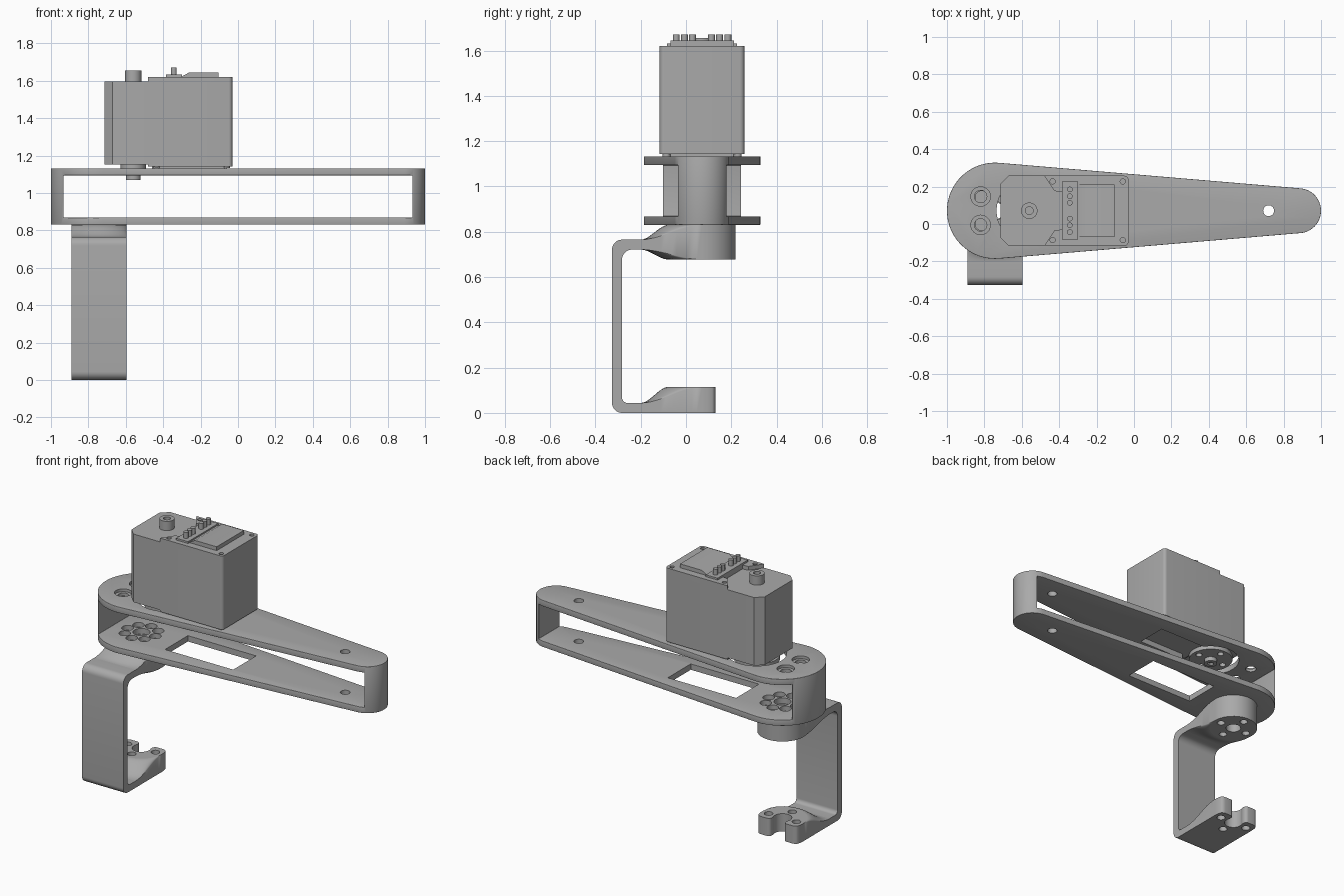
import bpy, bmesh
from math import sin, cos, pi, acos, sqrt, radians

cube = bpy.data.objects.get("Cube")
if cube:
    bpy.data.objects.remove(cube, do_unlink=True)

GREY = bpy.data.materials.new("plain grey")
GREY.use_nodes = True
GREY.diffuse_color = (0.4, 0.4, 0.4, 1)
GREY.node_tree.nodes["Principled BSDF"].inputs["Base Color"].default_value = (0.4, 0.4, 0.4, 1)

CY = 0.071            # centre line of the arm
PIVOT = -0.743        # bracket pivot
SHAFT = -0.56         # motor shaft
BOSS_R = 0.148
LOW, HIGH = 0.83, 1.132
SKIN = 0.038          # plate thickness


def make(name, bm):
    bmesh.ops.recalc_face_normals(bm, faces=bm.faces)
    me = bpy.data.meshes.new(name)
    bm.to_mesh(me)
    bm.free()
    me.materials.append(GREY)
    ob = bpy.data.objects.new(name, me)
    bpy.context.collection.objects.link(ob)
    return ob


def prism(name, pts, a, b, axis="z"):
    """Extrude a profile along an axis: xy along z, yz along x, xz along y."""
    place = {"z": lambda p, h: (p[0], p[1], h),
             "x": lambda p, h: (h, p[0], p[1]),
             "y": lambda p, h: (p[0], h, p[1])}[axis]
    bm = bmesh.new()
    lo = [bm.verts.new(place(p, a)) for p in pts]
    hi = [bm.verts.new(place(p, b)) for p in pts]
    bm.faces.new(lo[::-1])
    bm.faces.new(hi)
    n = len(pts)
    for i in range(n):
        j = (i + 1) % n
        bm.faces.new((lo[i], lo[j], hi[j], hi[i]))
    return make(name, bm)


def arc(cx, cy, r, a0, a1, n):
    return [(cx + r * cos(a0 + (a1 - a0) * i / n), cy + r * sin(a0 + (a1 - a0) * i / n))
            for i in range(n + 1)]


def rod(name, x, y, r, z0, z1, n=32):
    return prism(name, arc(x, y, r, 0, 2 * pi, n)[:-1], z0, z1)


def block(name, x0, x1, y0, y1, z0, z1):
    return prism(name, [(x0, y0), (x1, y0), (x1, y1), (x0, y1)], z0, z1)


def apply(ob, mod):
    bpy.context.view_layer.objects.active = ob
    bpy.ops.object.modifier_apply(modifier=mod.name)


def cut(ob, *cutters):
    for c in cutters:
        c.hide_render = True
        m = ob.modifiers.new("cut", "BOOLEAN")
        m.operation, m.solver, m.object = "DIFFERENCE", "EXACT", c
        apply(ob, m)
        bpy.data.objects.remove(c, do_unlink=True)


def bevel(ob, width, segments=3):
    m = ob.modifiers.new("round", "BEVEL")
    m.width, m.segments, m.limit_method, m.angle_limit = width, segments, "ANGLE", radians(40)
    apply(ob, m)


def ring(x, r, count, start=0):
    return [(x + r * cos(start + 2 * pi * i / count), CY + r * sin(start + 2 * pi * i / count))
            for i in range(count)]


# Tapered arm: one hollow loop of two plates and two end walls
R1, R2, X2 = 0.257, 0.12, 0.88
t = acos((R1 - R2) / (X2 - PIVOT))
outline = arc(PIVOT, CY, R1, t, 2 * pi - t, 40) + arc(X2, CY, R2, -t, t, 28)
arm = prism("arm", outline, LOW, HIGH)
cut(arm, block("cutter", -0.933, 0.933, -1, 1, LOW + SKIN, HIGH - SKIN))
bevel(arm, 0.014)

# Holes in the lower plate
lo, mid, hi = LOW - 0.1, 1.0, HIGH + 0.1
cut(arm, rod("cutter", PIVOT, CY, 0.05, lo, mid),
    block("cutter", -0.49, 0.0, CY - 0.12, CY + 0.115, lo, mid))
cut(arm, *[rod("cutter", x, y, 0.035, LOW + 0.008, mid, 20) for x, y in ring(PIVOT, 0.1, 8)])
cut(arm, *[rod("cutter", x, y, 0.024, lo, mid, 20) for x, y in ring(PIVOT, 0.1, 4)])
# Holes in the upper plate
cut(arm, rod("cutter", SHAFT, CY, 0.175, mid, hi, 48),
    block("cutter", -0.45, -0.08, CY - 0.1, CY + 0.1, mid, hi))
for y in (CY - 0.076, CY + 0.076):
    cut(arm, rod("cutter", -0.82, y, 0.033, mid, hi),
        rod("cutter", -0.82, y, 0.052, HIGH - 0.018, hi))
# Tip hole through both plates
cut(arm, rod("cutter", 0.72, CY, 0.029, lo, hi))

# C-shaped bracket band
BACK, START, TOP, T = -0.327, -0.2, 0.765, 0.044
x0, x1 = PIVOT - BOSS_R, PIVOT + BOSS_R
profile = ([(START, 0), (START, T)]
           + arc(BACK + T + 0.025, T + 0.025, 0.025, 1.5 * pi, pi, 6)
           + arc(BACK + T + 0.045, TOP - T - 0.045, 0.045, pi, pi / 2, 8)
           + [(START, TOP - T), (START, TOP)]
           + arc(BACK + 0.045, TOP - 0.045, 0.045, pi / 2, pi, 8)
           + arc(BACK + 0.045, 0.045, 0.045, pi, 1.5 * pi, 8))
band = prism("bracket_band", profile, x0, x1, "x")


def ramp(name, bottom, top, cols=20, rows=12):
    """Blend from the band to the round boss; bottom and top are (start z, end z)."""
    bm = bmesh.new()
    grids = []
    for za, zb in (bottom, top):
        grid = []
        for i in range(cols + 1):
            dx = -BOSS_R * cos(pi * i / cols)
            edge = CY - sqrt(max(0, BOSS_R ** 2 - dx ** 2))
            row = []
            for j in range(rows + 1):
                v = j / rows
                s = v * v * (3 - 2 * v)
                row.append(bm.verts.new((PIVOT + dx, START + (edge - START) * v, za + (zb - za) * s)))
            grid.append(row)
        grids.append(grid)
    b, u = grids
    for i in range(cols):
        for g in grids:
            for j in range(rows):
                bm.faces.new((g[i][j], g[i + 1][j], g[i + 1][j + 1], g[i][j + 1]))
        for j in (0, rows):
            bm.faces.new((b[i][j], b[i + 1][j], u[i + 1][j], u[i][j]))
    for j in range(rows):
        for i in (0, cols):
            bm.faces.new((b[i][j], b[i][j + 1], u[i][j + 1], u[i][j]))
    return make(name, bm)


BOSS_LOW, FORK_TOP, FORK_END = 0.677, 0.115, 0.131
ramp("upper_ramp", (TOP - T, BOSS_LOW), (TOP, LOW))
ramp("lower_ramp", (0, 0), (T, FORK_TOP))

# Upper boss under the arm
boss = rod("upper_boss", PIVOT, CY, BOSS_R, BOSS_LOW, LOW + 0.002, 40)
cut(boss, rod("cutter", PIVOT, CY, 0.046, 0.5, 1))
cut(boss, *[rod("cutter", x, y, 0.024, 0.5, 1, 20) for x, y in ring(PIVOT, 0.1, 4)])

# Lower fork: clipped disc with an open slot and rounded tips
a = acos(0) - acos((FORK_END - CY) / BOSS_R)
fork = prism("lower_fork", arc(PIVOT, CY, BOSS_R, pi - a, 2 * pi + a, 36), 0, FORK_TOP)
cut(fork, rod("cutter", PIVOT, CY, 0.055, -1, 1),
    block("cutter", PIVOT - 0.05, PIVOT + 0.05, CY, 1, -1, 1))
bm = bmesh.new()
bm.from_mesh(fork.data)
tips = [e for e in bm.edges if all(v.co.y > FORK_END - 0.001 for v in e.verts)
        and abs(e.verts[0].co.z - e.verts[1].co.z) > 0.1]
bmesh.ops.bevel(bm, geom=tips, offset=0.022, segments=5, profile=0.5, affect="EDGES")
bm.to_mesh(fork.data)
bm.free()
cut(fork, *[rod("cutter", x, y, 0.026, -1, 1, 20) for x, y in ring(PIVOT, 0.1, 4)
            if y < CY + 0.05])

# Motor body with chamfered near corners and rounded far corners
L, R, HALF, BODY_TOP, LID = -0.715, -0.03, 0.187, 1.595, 1.62
far = (arc(R - 0.02, CY - HALF + 0.02, 0.02, -pi / 2, 0, 5)
       + arc(R - 0.02, CY + HALF - 0.02, 0.02, 0, pi / 2, 5))
prism("motor_body", [(L, CY + HALF - 0.045), (L, CY - HALF + 0.045),
                     (L + 0.045, CY - HALF)] + far + [(L + 0.045, CY + HALF)], 1.153, BODY_TOP)
# Raised lid with corner lugs
lug = [(-0.385, 0.1), (-0.425, 0.105), (-0.48, HALF)]
lid = prism("motor_lid", [(x, CY - y) for x, y in lug] + far
            + [(x, CY + y) for x, y in lug[::-1]], BODY_TOP - 0.01, LID)
base = prism("motor_base", [(-0.48, CY - HALF)] + far + [(-0.48, CY + HALF)], 1.142, 1.16)
block("motor_foot", -0.46, -0.06, CY - 0.165, CY + 0.165, 1.13, 1.15)
for x in (-0.435, -0.06):
    for s in (-1, 1):
        y = CY + s * 0.157
        cut(lid, rod("cutter", x, y, 0.014, LID - 0.012, 2, 16))
        rod("base_screw", x, y, 0.018, 1.133, 1.15, 16)

# Connector, pins and sloped cover on the lid
block("connector", -0.385, -0.3, CY - 0.155, CY + 0.155, BODY_TOP, LID + 0.012)
for d in (0.042, 0.077, 0.114):
    for s in (-1, 1):
        rod("connector_pin", -0.343, CY + s * d, 0.015, LID, 1.67, 16)
prism("lid_cover", [(-0.305, LID - 0.01), (-0.105, LID - 0.01), (-0.105, 1.645),
                    (-0.26, 1.645), (-0.305, LID)], CY - 0.14, CY + 0.14, "y")

# Shaft stub on top, output collar, horn disc and screw below
stub = rod("shaft_stub", SHAFT, CY, 0.044, BODY_TOP - 0.01, 1.655)
cut(stub, rod("cutter", SHAFT, CY, 0.021, 1.635, 2, 20))
rod("output_collar", SHAFT, CY, 0.068, 1.11, 1.17)
horn = rod("horn_disc", SHAFT, CY, 0.135, 1.097, 1.125, 40)
cut(horn, *[rod("cutter", x, y, 0.02, 1, 1.2, 16) for x, y in ring(SHAFT, 0.095, 4)])
screw = rod("horn_screw", SHAFT, CY, 0.04, 1.07, 1.11)
cut(screw, rod("cutter", SHAFT, CY, 0.02, 1, 1.085, 6))

# Smooth curved walls, keep edges sharp
bpy.ops.object.select_all(action="DESELECT")
for ob in bpy.context.scene.objects:
    if ob.type == "MESH" and GREY.name in ob.data.materials:
        ob.select_set(True)
        bpy.context.view_layer.objects.active = ob
bpy.ops.object.shade_smooth_by_angle(angle=radians(30))
